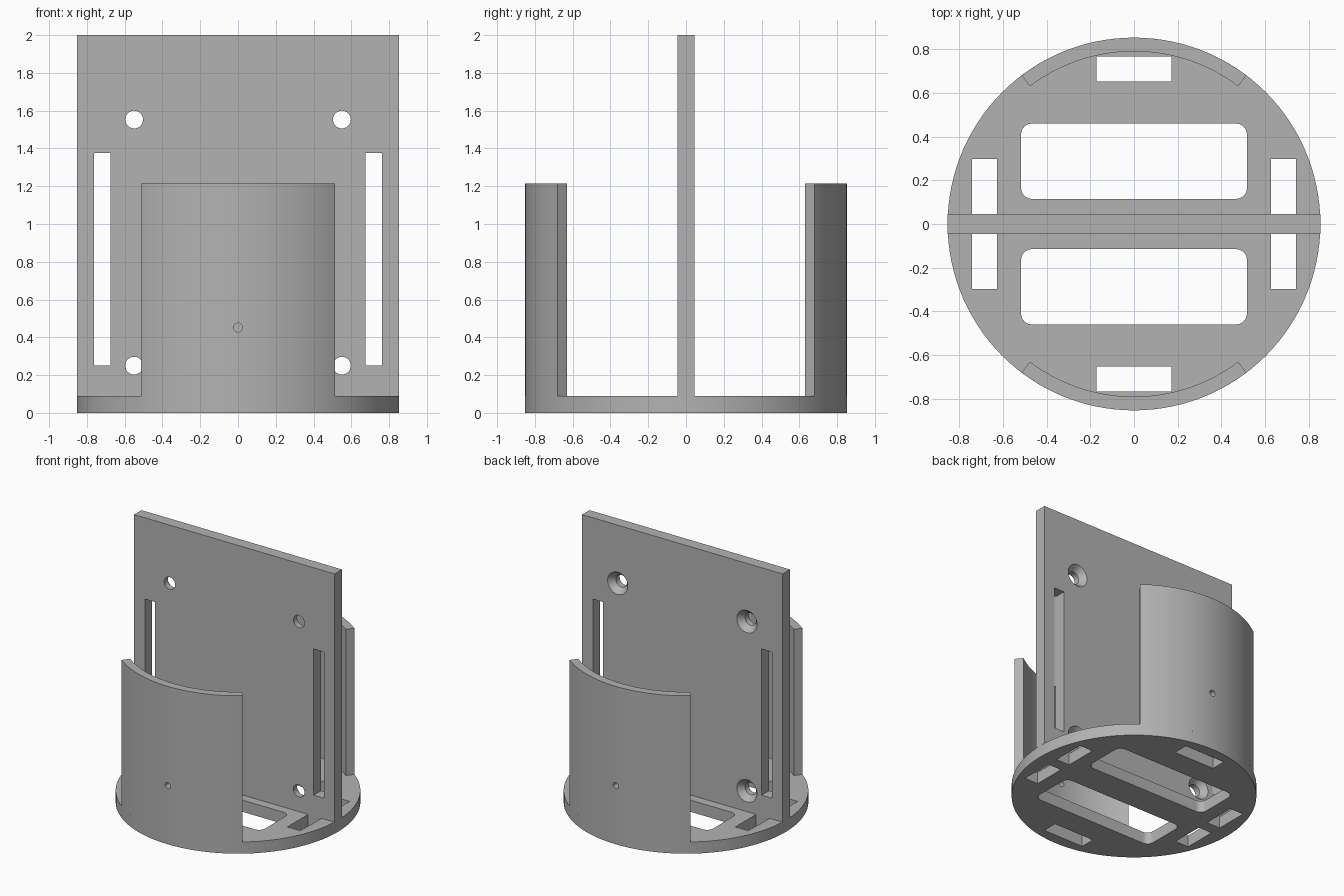
import bpy, bmesh
from math import sin, cos, pi, radians

cube = bpy.data.objects.get("Cube")
if cube:
    bpy.data.objects.remove(cube, do_unlink=True)

RADIUS, INNER, FLOOR = 0.853, 0.79, 0.09
HALF_PLATE = 0.045

grey = bpy.data.materials.new("plain grey")
grey.use_nodes = True
colour = (0.45, 0.45, 0.45, 1)
grey.diffuse_color = colour
grey.node_tree.nodes["Principled BSDF"].inputs["Base Color"].default_value = colour


def arc(r, start, end, steps, cx=0, cy=0):
    """Points along an arc, angles in degrees."""
    angles = [radians(start + (end - start) * i / steps) for i in range(steps + 1)]
    return [(cx + r * cos(a), cy + r * sin(a)) for a in angles]


def prism(name, outline, z0, z1):
    """Extrude a flat counter-clockwise outline upward."""
    bm = bmesh.new()
    face = bm.faces.new([bm.verts.new((x, y, z0)) for x, y in outline])
    top = bmesh.ops.extrude_face_region(bm, geom=[face])["geom"]
    bmesh.ops.translate(bm, vec=(0, 0, z1 - z0),
                        verts=[v for v in top if isinstance(v, bmesh.types.BMVert)])
    bmesh.ops.recalc_face_normals(bm, faces=bm.faces)
    mesh = bpy.data.meshes.new(name)
    bm.to_mesh(mesh)
    bm.free()
    mesh.materials.append(grey)
    obj = bpy.data.objects.new(name, mesh)
    bpy.context.collection.objects.link(obj)
    return obj


def box(name, x0, x1, y0, y1, z0, z1):
    return prism(name, [(x0, y0), (x1, y0), (x1, y1), (x0, y1)], z0, z1)


def rounded(x, y0, y1, r):
    """Rounded rectangle outline, centred on x = 0."""
    corners = [(x - r, y1 - r, 0), (r - x, y1 - r, 90),
               (r - x, y0 + r, 180), (x - r, y0 + r, 270)]
    return [p for cx, cy, a in corners for p in arc(r, a, a + 90, 6, cx, cy)]


def cone(name, x, y, z, r_front, r_back, depth):
    """Round cutter lying along y."""
    bpy.ops.mesh.primitive_cone_add(vertices=40, radius1=r_back, radius2=r_front,
                                    depth=depth, location=(x, y, z),
                                    rotation=(pi / 2, 0, 0))
    obj = bpy.context.object
    obj.name = name
    obj.data.materials.append(grey)
    return obj


def cut(target, cutters):
    """Subtract the cutters, apply the result and remove the cutters."""
    bpy.context.view_layer.objects.active = target
    for cutter in cutters:
        mod = target.modifiers.new("cut", 'BOOLEAN')
        mod.operation, mod.solver, mod.object = 'DIFFERENCE', 'EXACT', cutter
        bpy.ops.object.modifier_apply(modifier=mod.name)
        bpy.data.objects.remove(cutter, do_unlink=True)


def smooth(obj):
    bpy.ops.object.select_all(action='DESELECT')
    obj.select_set(True)
    bpy.context.view_layer.objects.active = obj
    bpy.ops.object.shade_smooth_by_angle(angle=radians(25))


# Round floor with windows, strap slots and side slots
base = prism("round_base", arc(RADIUS, 0, 360, 120)[:-1], 0, FLOOR)
cutters = []
for s in (-1, 1):
    y0, y1 = sorted((s * 0.115, s * 0.46))
    cutters.append(prism("window_cutter", rounded(0.517, y0, y1, 0.05), -0.1, 0.2))
    y0, y1 = sorted((s * 0.652, s * 0.767))
    cutters.append(box("end_slot_cutter", -0.172, 0.172, y0, y1, -0.1, 0.2))
    for side in (-1, 1):
        x0, x1 = sorted((side * 0.628, side * 0.742))
        y0, y1 = sorted((s * HALF_PLATE, s * 0.297))
        cutters.append(box("side_slot_cutter", x0, x1, y0, y1, -0.1, 0.2))
cut(base, cutters)
smooth(base)

# Upright plate with long slots and holes countersunk from the back
plate = box("upright_plate", -RADIUS, RADIUS, -HALF_PLATE, HALF_PLATE, FLOOR, 2)
cutters = []
for side in (-1, 1):
    x0, x1 = sorted((side * 0.675, side * 0.762))
    cutters.append(box("long_slot_cutter", x0, x1, -0.2, 0.2, 0.25, 1.375))
    for z in (0.25, 1.553):
        cutters.append(cone("screw_hole_cutter", side * 0.55, 0, z, 0.047, 0.047, 0.4))
        cutters.append(cone("countersink_cutter", side * 0.55, HALF_PLATE - 0.02, z,
                            0.047, 0.09, 0.05))
cut(plate, cutters)
smooth(plate)

# Curved guard walls, front and back, each with a small round hole
HALF = 37.1
for name, mid, s in (("front_guard", 270, -1), ("back_guard", 90, 1)):
    outline = (arc(RADIUS, mid - HALF, mid + HALF, 26)
               + arc(INNER, mid + HALF, mid - HALF, 26))
    guard = prism(name, outline, FLOOR, 1.215)
    cut(guard, [cone("pin_hole_cutter", 0, s * 0.82, 0.452, 0.024, 0.024, 0.3)])
    smooth(guard)
